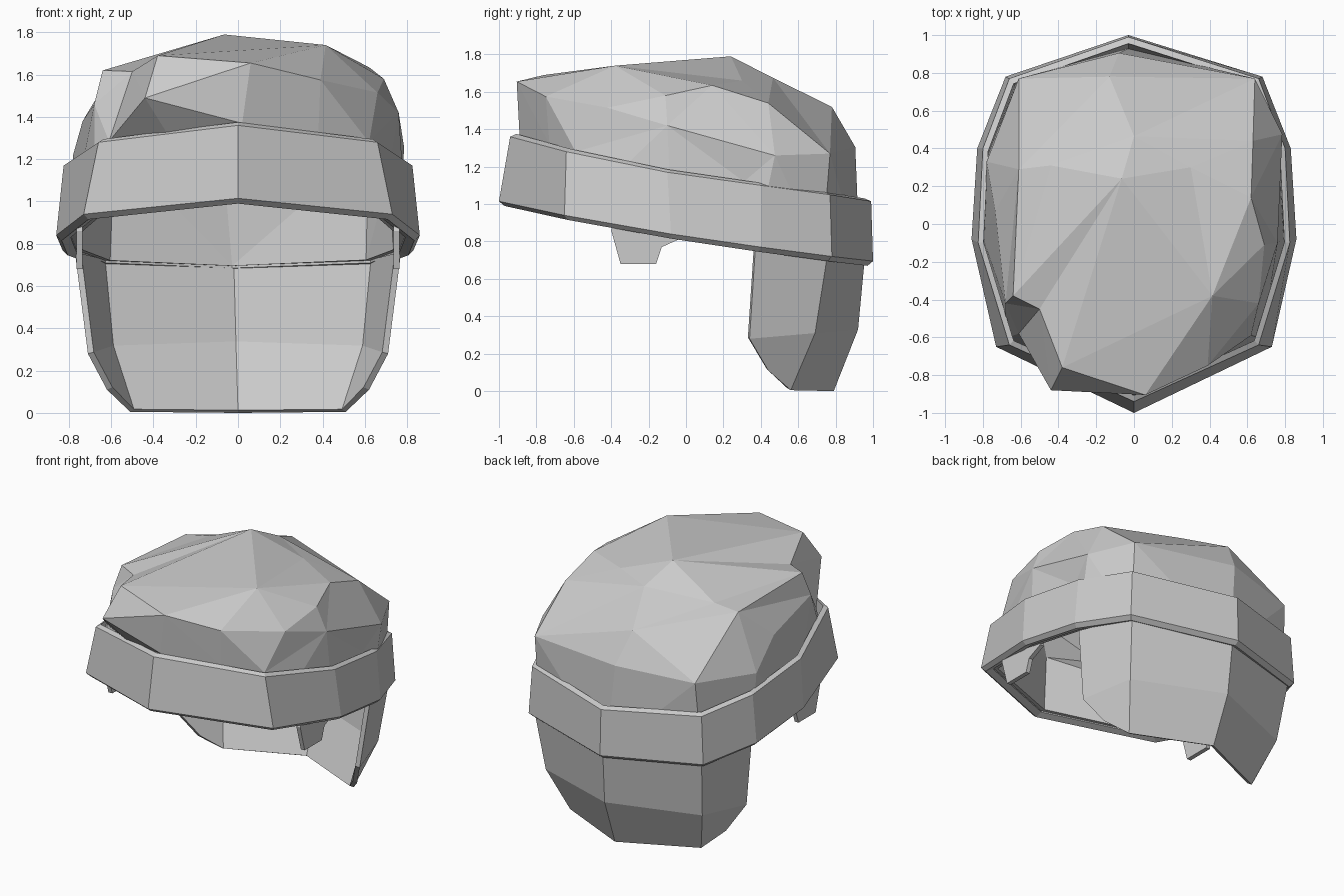
import bpy, bmesh
from mathutils import Vector

if "Cube" in bpy.data.objects:
    bpy.data.objects.remove(bpy.data.objects["Cube"])


def make(name, verts, faces, thick=0.0):
    me = bpy.data.meshes.new(name)
    me.from_pydata([tuple(v) for v in verts], [], faces)
    bm = bmesh.new()
    bm.from_mesh(me)
    bmesh.ops.recalc_face_normals(bm, faces=bm.faces)
    bm.to_mesh(me)
    bm.free()
    ob = bpy.data.objects.new(name, me)
    bpy.context.collection.objects.link(ob)
    if thick:
        mod = ob.modifiers.new("thickness", 'SOLIDIFY')
        mod.thickness = thick
        mod.offset = -1
    return ob


def ring(half):
    """Full loop from a front-to-back half outline."""
    return half + [(-x, y, z) for x, y, z in half[-2:0:-1]]


def scaled(loop, s, dz):
    return [(x * s, y * s, z + dz) for x, y, z in loop]


# headband: tilted ten-sided ring
low = ring([(0, -1, 1.015), (.73, -.65, .94), (.86, -.08, .84),
            (.83, .4, .77), (.68, .78, .72), (-.03, 1, .695)])
top = ring([(0, -.94, 1.36), (.66, -.64, 1.28), (.825, -.1, 1.17),
            (.80, .4, 1.10), (.66, .77, 1.05), (-.03, .99, 1.015)])
loops = [low, top, scaled(top, .965, .015), scaled(low, .92, -.01), scaled(low, .97, -.025)]
n = len(low)
faces = [(a * n + i, a * n + (i + 1) % n, (a + 1) % 5 * n + (i + 1) % n, (a + 1) % 5 * n + i)
         for a in range(5) for i in range(n)]
make("headband", [v for l in loops for v in l], faces)

# hair on top: irregular facets, triangulated by direction from the head centre
crown = [(-.13, .78, 1.52), (0, .465, 1.675), (-.065, .24, 1.79), (-.44, .31, 1.617),
         (-.61, .29, 1.59), (.30, .30, 1.66), (.63, .44, 1.54), (.64, .77, 1.27),
         (.785, .475, 1.26), (.62, .14, 1.635), (.69, -.11, 1.58), (.415, -.38, 1.74),
         (.66, -.42, 1.515), (.62, -.59, 1.28), (.39, -.75, 1.575), (.06, -.905, 1.655),
         (-.38, -.76, 1.69), (-.44, -.88, 1.49), (-.50, -.45, 1.615), (-.64, -.38, 1.62),
         (-.61, -.58, 1.285), (-.735, .07, 1.38), (-.78, .33, 1.22), (-.61, .77, 1.27),
         (-.08, .905, 1.305), (.755, .31, 1.12), (-.315, -.74, 1.29), (.02, -.89, 1.37),
         (.38, -.73, 1.32), (.76, -.1, 1.42), (-.68, -.42, 1.46)]
base = [(x * .93, y * .93, z) for x, y, z in low]
pts = crown + base
centre = Vector((0, 0, 1.0))
dirs = [(Vector(p) - centre).normalized() for p in pts]
bm = bmesh.new()
for d in dirs:
    bm.verts.new(d)
bmesh.ops.convex_hull(bm, input=bm.verts[:])
tris = [[min(range(len(pts)), key=lambda i: (dirs[i] - v.co).length) for v in f.verts]
        for f in bm.faces]
bm.free()
tris = [t for t in tris if min(t) < len(crown)]

# turn chosen edges so the ridges run the right way
for c, d in ((4, 0), (2, 16), (17, 15), (11, 16), (4, 30), (3, 19)):
    if any(c in t and d in t for t in tris):
        continue
    for t in [t for t in tris if c in t]:
        u = next((u for u in tris if d in u and len(set(t) & set(u)) == 2), None)
        if u:
            a, b = set(t) & set(u)
            tris = [w for w in tris if w is not t and w is not u] + [[a, c, d], [b, c, d]]
            break
make("top_hair", pts, tris, .04)

# hair at the nape: rows of left edge, left corner, centre and their mirror
rows = [[(.77, .37, .75), (.65, .755, .72), (-.02, .955, .70)],
        [(.71, .34, .28), (.61, .69, .31), (-.01, .92, .33)],
        [(.62, .44, .11), (.51, .56, .005), (0, .79, .0)]]
verts, faces = [], []
for r in rows:
    verts += r + [(-x, y, z) for x, y, z in r[1::-1]]
for a in range(2):
    for i in range(4):
        k = a * 5 + i
        faces.append((k, k + 1, k + 6, k + 5))
make("nape_hair", verts, faces, .03)

# sideburns below the band
burn = [(-.39, .89), (-.40, .86), (-.35, .68), (-.16, .68), (-.13, .77), (-.02, .82), (-.02, .88)]
for side, label in ((1, "right"), (-1, "left")):
    v = [(side * (.735 + dx), y, z) for dx in (0, .03) for y, z in burn]
    m = len(burn)
    f = [tuple(range(m)), tuple(range(m, 2 * m))]
    f += [(i, (i + 1) % m, m + (i + 1) % m, m + i) for i in range(m)]
    make(label + "_sideburn", v, f)
